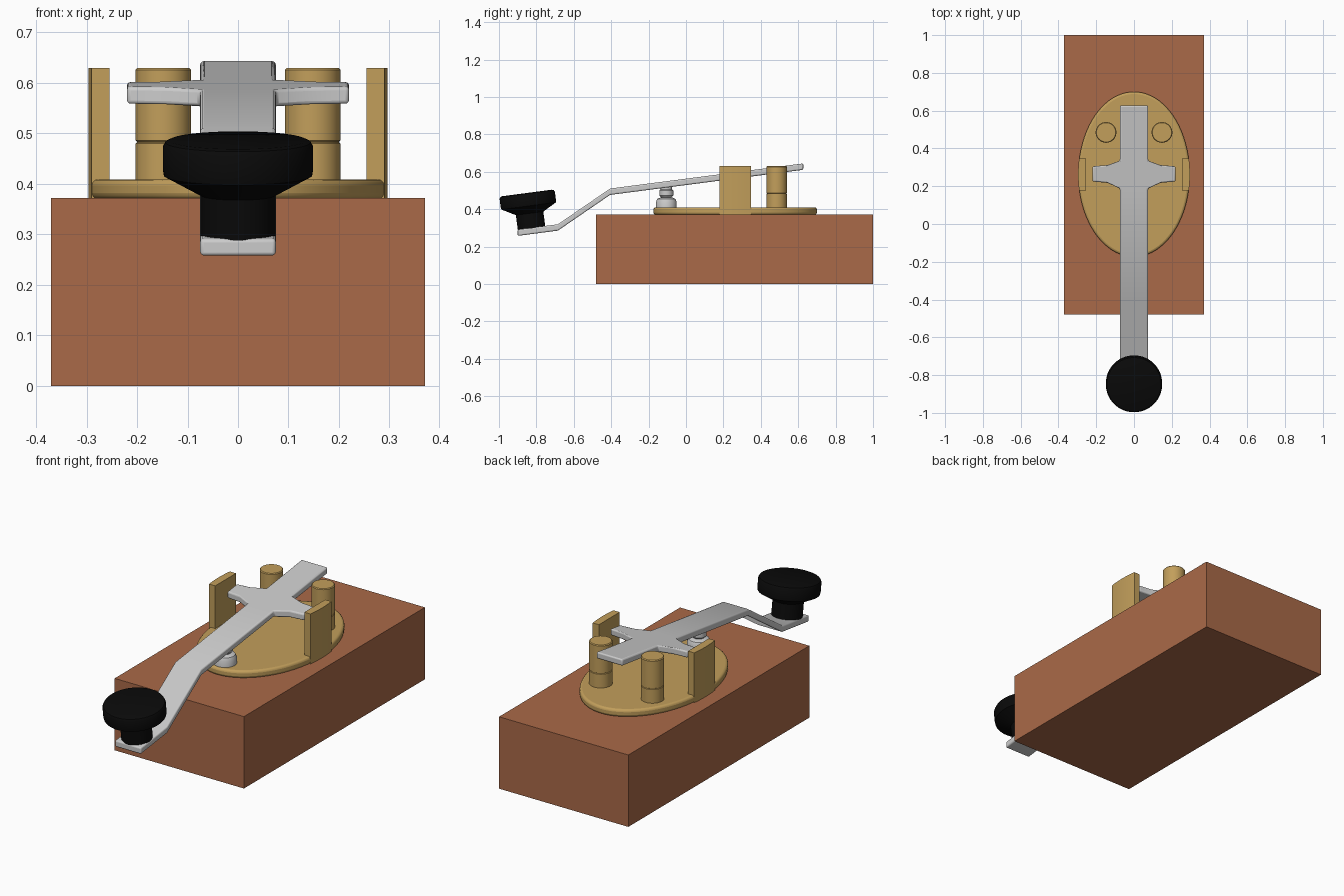
import bpy, bmesh, math
from mathutils import Matrix

if "Cube" in bpy.data.objects:
    bpy.data.objects.remove(bpy.data.objects["Cube"])


def material(name, rgb):
    m = bpy.data.materials.new(name)
    m.diffuse_color = (*rgb, 1)
    m.use_nodes = True
    m.node_tree.nodes["Principled BSDF"].inputs["Base Color"].default_value = m.diffuse_color
    return m


WOOD = material("brown wood", (0.40, 0.142, 0.065))
BRASS = material("brass", (0.54, 0.345, 0.105))
STEEL = material("silver steel", (0.60, 0.60, 0.60))
BLACK = material("black knob", (0.003, 0.003, 0.003))


def finish(name, bm, mat, bevel=0, smooth=True):
    bmesh.ops.recalc_face_normals(bm, faces=bm.faces)
    me = bpy.data.meshes.new(name)
    bm.to_mesh(me)
    bm.free()
    me.materials.append(mat)
    ob = bpy.data.objects.new(name, me)
    bpy.context.collection.objects.link(ob)
    bpy.ops.object.select_all(action='DESELECT')
    ob.select_set(True)
    bpy.context.view_layer.objects.active = ob
    if smooth:
        bpy.ops.object.shade_smooth_by_angle(angle=math.radians(35))
    if bevel:
        b = ob.modifiers.new("bevel", 'BEVEL')
        b.width, b.segments = bevel, 3
        b.limit_method, b.angle_limit = 'ANGLE', math.radians(40)
    return ob


def prism(name, outline, z0, z1, mat, bevel=0, smooth=True):
    """Extrude a plan outline from z0 to z1."""
    bm = bmesh.new()
    lo = [bm.verts.new((x, y, z0)) for x, y in outline]
    hi = [bm.verts.new((x, y, z1)) for x, y in outline]
    bm.faces.new(lo)
    bm.faces.new(hi)
    n = len(outline)
    for i in range(n):
        j = (i + 1) % n
        bm.faces.new((lo[i], lo[j], hi[j], hi[i]))
    return finish(name, bm, mat, bevel, smooth)


def lathe(name, profile, loc, mat, tilt=0, n=48):
    """Revolve (radius, height) points and cap both ends."""
    bm = bmesh.new()
    rings = [[bm.verts.new((r * math.cos(2 * math.pi * i / n),
                            r * math.sin(2 * math.pi * i / n), z))
              for i in range(n)] for r, z in profile]
    for a, b in zip(rings, rings[1:]):
        for i in range(n):
            j = (i + 1) % n
            bm.faces.new((a[i], a[j], b[j], b[i]))
    bm.faces.new(rings[0])
    bm.faces.new(rings[-1])
    bm.transform(Matrix.Translation(loc) @ Matrix.Rotation(tilt, 4, 'X'))
    return finish(name, bm, mat)


# Wooden base block
prism("wooden_base", [(-.37, -.48), (.37, -.48), (.37, 1), (-.37, 1)],
      0, .372, WOOD, smooth=False)

# Oval brass plate
CY, RX, RY = .263, .295, .437
prism("oval_plate", [(RX * math.cos(t * math.pi / 40), CY + RY * math.sin(t * math.pi / 40))
                     for t in range(80)], .37, .409, BRASS, bevel=.012)

# Side uprights (outer face follows the oval) and rear pillars
for s, side in ((-1, "left"), (1, "right")):
    arc = []
    for i in range(9):
        y = CY - .085 + .17 * i / 8
        arc.append((s * (RX + .001) * math.sqrt(1 - ((y - CY) / RY) ** 2), y))
    prism(side + "_upright", arc + [(s * .255, CY + .085), (s * .255, CY - .085)],
          .372, .63, BRASS)
    lathe(side + "_pillar", [(.055, .39), (.055, .48), (.052, .482), (.052, .484),
                             (.055, .486), (.055, .626), (.051, .63)],
          (s * .148, .485, 0), BRASS)

# Lever: rows of (y, half width, top height), thickened downwards
T = .034


def arm_z(y):
    return .51 + (y + .406) * .13


rows = [(-.9, .075, .291), (-.685, .075, .319), (-.406, .075, .51)]
rows += [(y, w, arm_z(y)) for y, w in
         ((.188, .075), (.218, .14), (.225, .22), (.305, .22),
          (.312, .14), (.335, .075), (.627, .075))]
bm = bmesh.new()
loops = [[bm.verts.new(p) for p in ((-w, y, z), (w, y, z), (w, y, z - T), (-w, y, z - T))]
         for y, w, z in rows]
for a, b in zip(loops, loops[1:]):
    for i in range(4):
        j = (i + 1) % 4
        bm.faces.new((a[i], a[j], b[j], b[i]))
bm.faces.new(loops[0])
bm.faces.new(loops[-1])
finish("lever", bm, STEEL, bevel=.007)

# Contact points under the lever
lathe("lower_contact", [(.055, .40), (.055, .44), (.048, .455), (.03, .463)],
      (0, -.105, 0), STEEL)
lathe("upper_contact", [(.024, .46), (.037, .473), (.037, .5), (.03, .506), (.03, .53)],
      (0, -.105, 0), STEEL)

# Finger knob
lathe("finger_knob", [(.074, -.006), (.074, .078), (.147, .118), (.149, .13),
                      (.149, .175), (.144, .184), (.135, .188)],
      (0, -.826, .3), BLACK, tilt=math.radians(7.5), n=64)
